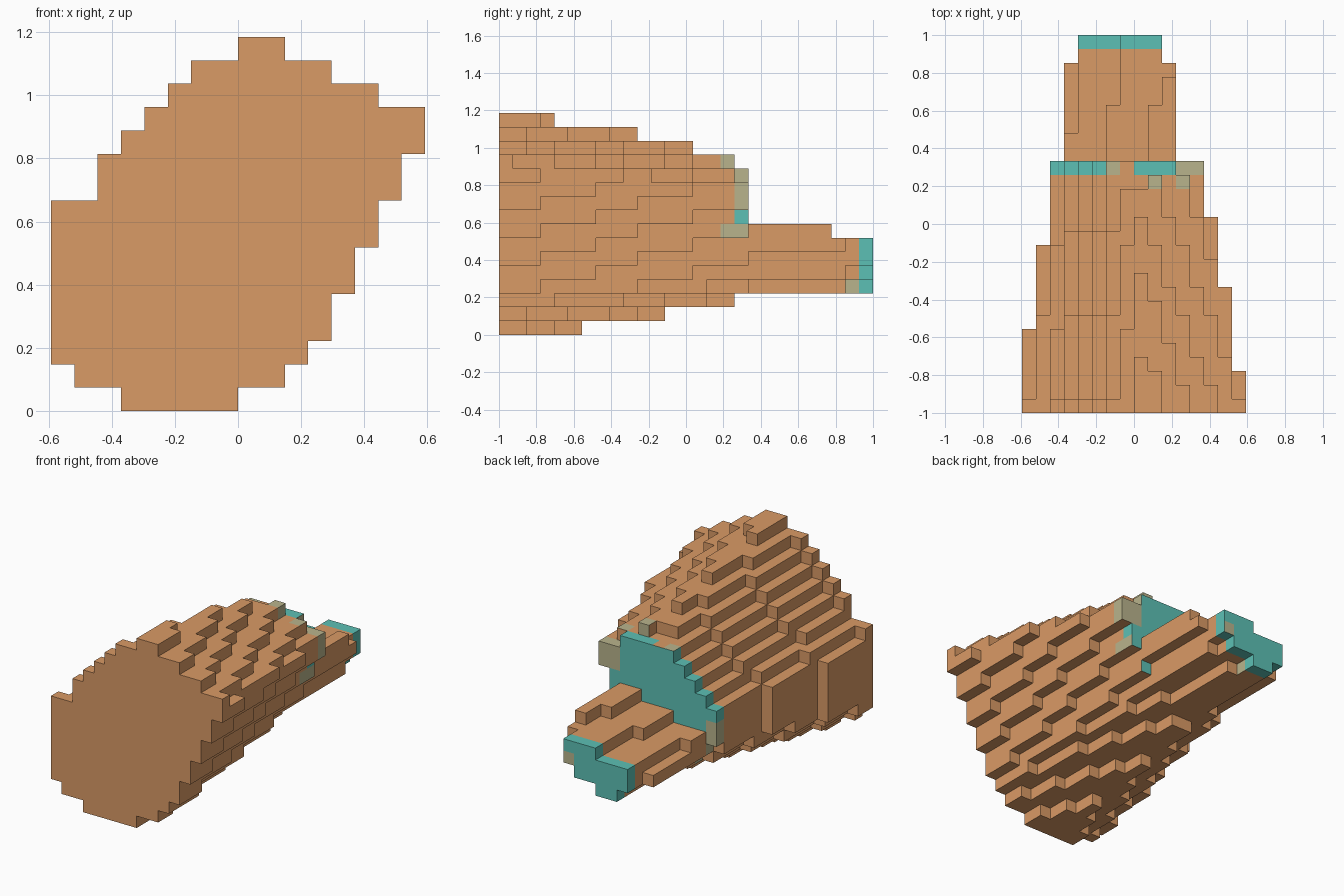
import bpy, bmesh

if "Cube" in bpy.data.objects:
    bpy.data.objects.remove(bpy.data.objects["Cube"], do_unlink=True)

NX, NY, NZ = 16, 27, 16
U = 2.0 / NY                       # block size
APEX_X, APEX_Y, APEX_Z = 7.4, 47.0, 7.4   # point the body tapers towards
CUT = 18                           # layer where the upper half breaks off
ROW_END = {0: 6, 1: 12, 2: 17, 12: 17, 13: 14, 14: 10, 15: 4}   # last layers of outer rows

# Front outline as (height, x) pairs, in blocks
LEFT = [(-.6, 5), (.5, 2.9), (1.5, 1.1), (2.3, .3), (3, -.45), (8.2, -.45),
        (8.5, .3), (9.5, 1.55), (10.2, 2), (14.6, 6.4), (16.7, 9)]
RIGHT = [(-.6, 5), (.5, 8.2), (1.5, 10.2), (2.5, 11.4), (3.23, 11.78), (12.3, 16.32),
         (13.5, 14.2), (15.3, 10.75), (15.55, 10.3), (16.7, 9)]


def material(name, rgb):
    m = bpy.data.materials.new(name)
    m.use_nodes = True
    m.diffuse_color = (*rgb, 1)
    m.node_tree.nodes["Principled BSDF"].inputs["Base Color"].default_value = (*rgb, 1)
    return m


MATS = [material("clay_brown", (.70, .325, .132)),
        material("teal", (.108, .53, .46)),
        material("khaki", (.485, .455, .265))]
BROWN, TEAL, KHAKI = range(3)


def interp(pts, w):
    for (w0, u0), (w1, u1) in zip(pts, pts[1:]):
        if w0 <= w <= w1:
            return u0 + (u1 - u0) * (w - w0) / (w1 - w0)
    return None


def filled(i, j, k):
    # Tapered outline test at the block centre
    s = 1 - min(j + .5, 19.5) / APEX_Y
    u = APEX_X + (i + .5 - APEX_X) / s
    w = APEX_Z + (k + .5 - APEX_Z) / s
    lo, hi = interp(LEFT, w), interp(RIGHT, w)
    if lo is None or not lo <= u <= hi or j >= ROW_END.get(k, NY):
        return False
    if j < CUT:
        return not (k == 12 and j == 16 and i < 9)
    # Slanted stepped top of the tongue
    if k >= 8 or (k == 7 and (j >= 24 or i < (9 if j < 22 else 10))):
        return False
    if k == 6 and i < (6 if j < 22 else 7):
        return False
    if k == 5 and i < (3 if j < 20 else 4):
        return False
    # Narrower tip
    return j < 25 or 4 <= i < (7 if k == 3 else 9 if k == 4 else 10)


def colour(c, d):
    i, j, k = c
    if j == NY - 1:                                   # tongue tip
        return KHAKI if d[1] > 0 and i == 9 and k == 5 else TEAL
    if j == NY - 2 and k == 3 and d[0] > 0:
        return KHAKI
    if j == CUT - 1:                                  # broken rim and wall
        if d[1] > 0:
            if (i >= 11 and k >= 9) or (i == 2 and k <= 6):
                return KHAKI
            return TEAL if k >= 4 else BROWN
        if d[0] > 0 and i >= 8:
            return TEAL if k == 8 else KHAKI if k >= 7 else BROWN
        if d[2] > 0:
            return KHAKI if i == 6 or i >= 11 else BROWN if i == 7 else TEAL
        if d[0] < 0:
            return TEAL if k >= 7 else KHAKI
    if j == CUT - 2:                                  # faded layer beside the rim
        if d[0] > 0 and k in (7, 12):
            return KHAKI
        if (d[1] > 0 and k == 12) or (d[2] > 0 and i in (9, 11) and k >= 8):
            return KHAKI
    return BROWN


cells = {(i, j, k) for i in range(NX) for j in range(NY) for k in range(NZ)
         if filled(i, j, k)}


def build(name, j0, j1):
    # Skin the exposed block sides, then merge flat neighbours of one colour
    bm = bmesh.new()
    verts = {}

    def vert(p):
        if p not in verts:
            verts[p] = bm.verts.new(((p[0] - NX / 2) * U, (p[1] - NY / 2) * U, p[2] * U))
        return verts[p]

    for c in sorted(cells):
        if not j0 <= c[1] < j1:
            continue
        for axis in range(3):
            for sign in (-1, 1):
                d = [0, 0, 0]
                d[axis] = sign
                if tuple(a + b for a, b in zip(c, d)) in cells:
                    continue
                a, b = (axis + 1) % 3, (axis + 2) % 3
                quad = []
                for s, t in ((0, 0), (1, 0), (1, 1), (0, 1)):
                    p = list(c)
                    p[axis] += sign > 0
                    p[a] += s
                    p[b] += t
                    quad.append(vert(tuple(p)))
                f = bm.faces.new(quad if sign > 0 else quad[::-1])
                f.material_index = colour(c, d)
    bmesh.ops.dissolve_limit(bm, angle_limit=.01, verts=bm.verts[:], edges=bm.edges[:],
                             delimit={'MATERIAL'})
    mesh = bpy.data.meshes.new(name)
    bm.to_mesh(mesh)
    bm.free()
    for m in MATS:
        mesh.materials.append(m)
    obj = bpy.data.objects.new(name, mesh)
    bpy.context.collection.objects.link(obj)


build("tapered_body", 0, CUT)
build("lower_tongue", CUT, NY)
